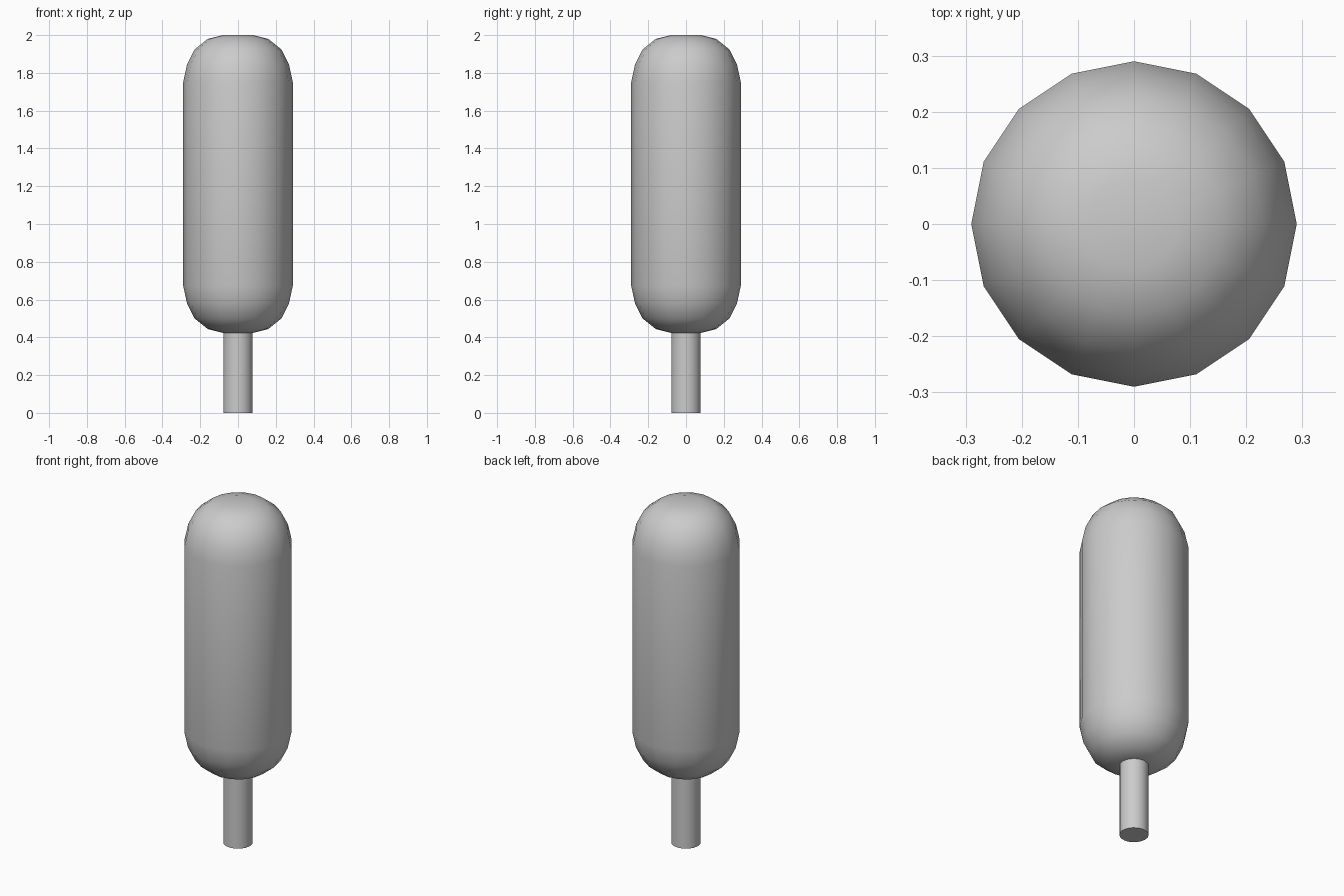
import bpy, math

if "Cube" in bpy.data.objects:
    bpy.data.objects.remove(bpy.data.objects["Cube"])

SIDES = 16


def lathe(name, profile):
    """Revolve a (radius, z) profile, listed bottom to top, with capped ends."""
    verts, faces = [], []
    for r, z in profile:
        for i in range(SIDES):
            a = 2 * math.pi * i / SIDES
            verts.append((r * math.cos(a), r * math.sin(a), z))
    for k in range(len(profile) - 1):
        for i in range(SIDES):
            j = (i + 1) % SIDES
            a, b = k * SIDES, (k + 1) * SIDES
            faces.append((a + i, a + j, b + j, b + i))
    faces.append(tuple(reversed(range(SIDES))))
    top = (len(profile) - 1) * SIDES
    faces.append(tuple(range(top, top + SIDES)))
    mesh = bpy.data.meshes.new(name)
    mesh.from_pydata(verts, [], faces)
    obj = bpy.data.objects.new(name, mesh)
    bpy.context.collection.objects.link(obj)
    bpy.ops.object.select_all(action='DESELECT')
    obj.select_set(True)
    bpy.context.view_layer.objects.active = obj
    bpy.ops.object.shade_smooth_by_angle(angle=math.radians(40))
    return obj


# Rounded capsule body: one dome profile mirrored about its mid height
dome = [(0.29, 0.54), (0.27, 0.632), (0.23, 0.712), (0.16, 0.768), (0.08, 0.788)]
mid = 1.212
lower = [(r, mid - h) for r, h in reversed(dome)]
upper = [(r, mid + h) for r, h in dome]
lathe("rounded_body", lower + upper)

# Stick holding the body up, running slightly into it
lathe("stick", [(0.078, 0.0), (0.078, 0.43)])
